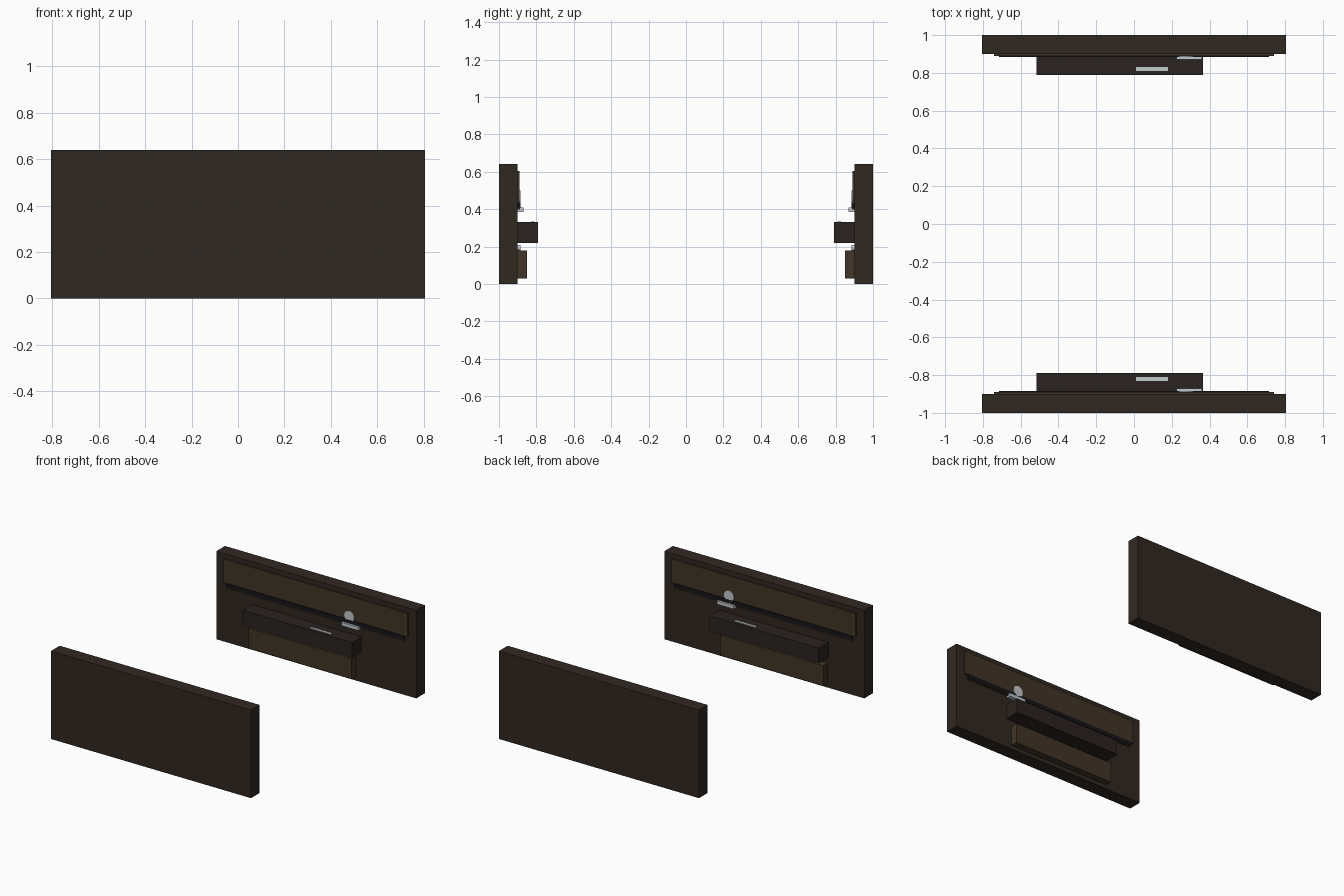
import bpy, math

if "Cube" in bpy.data.objects:
    bpy.data.objects.remove(bpy.data.objects["Cube"])


def material(name, rgb):
    m = bpy.data.materials.new(name)
    m.diffuse_color = (*rgb, 1)
    m.use_nodes = True
    m.node_tree.nodes["Principled BSDF"].inputs["Base Color"].default_value = m.diffuse_color
    return m


LEATHER = material("dark_leather", (0.030, 0.021, 0.016))
ARM = material("armrest_leather", (0.023, 0.017, 0.014))
WOOD = material("brown_trim", (0.052, 0.035, 0.020))
BLACK = material("black_trim", (0.008, 0.008, 0.010))
METAL = material("brushed_metal", (0.55, 0.58, 0.60))


def box(name, x, y, z, mat):
    """Box from (min, max) ranges on each axis."""
    bpy.ops.mesh.primitive_cube_add(size=1, location=[sum(r) / 2 for r in (x, y, z)])
    ob = bpy.context.object
    ob.name = name
    ob.scale = [abs(r[1] - r[0]) for r in (x, y, z)]
    bpy.ops.object.transform_apply(location=False, rotation=False, scale=True)
    ob.data.materials.append(mat)


def disc(name, x, z, r, y, mat):
    """Round cap lying flat against the panel."""
    bpy.ops.mesh.primitive_cylinder_add(vertices=24, radius=r, depth=abs(y[1] - y[0]),
                                        location=(x, sum(y) / 2, z),
                                        rotation=(math.pi / 2, 0, 0))
    ob = bpy.context.object
    ob.name = name
    ob.data.materials.append(mat)
    bpy.ops.object.shade_smooth_by_angle(angle=math.radians(35))


# Two facing door panels, mirrored across y
for side, s in (("left", -1), ("right", 1)):
    def span(a, b):
        return tuple(sorted((s * a, s * b)))

    # main panel
    box(f"door_panel_{side}", (-0.805, 0.805), span(0.90, 1.0), (0, 0.64), LEATHER)
    # upper trim with dark and thin accent strips
    box(f"upper_trim_{side}", (-0.74, 0.74), span(0.89, 0.905), (0.43, 0.605), WOOD)
    box(f"dark_strip_{side}", (-0.715, 0.715), span(0.885, 0.905), (0.405, 0.435), BLACK)
    box(f"accent_strip_{side}", (-0.715, 0.715), span(0.888, 0.905), (0.398, 0.405), WOOD)
    # speaker cap and door handle
    disc(f"speaker_{side}", 0.275, 0.46, 0.04, span(0.885, 0.905), METAL)
    box(f"door_handle_{side}", (0.225, 0.36), span(0.87, 0.905), (0.385, 0.41), METAL)
    # armrest with switch plate
    box(f"armrest_{side}", (-0.515, 0.365), span(0.79, 0.905), (0.22, 0.33), ARM)
    box(f"switch_plate_{side}", (0.01, 0.18), span(0.81, 0.83), (0.325, 0.335), METAL)
    # storage pocket and small lamp above it
    box(f"pocket_{side}", (-0.51, 0.32), span(0.85, 0.905), (0.03, 0.178), WOOD)
    disc(f"lamp_{side}", -0.23, 0.193, 0.016, span(0.885, 0.905), METAL)
